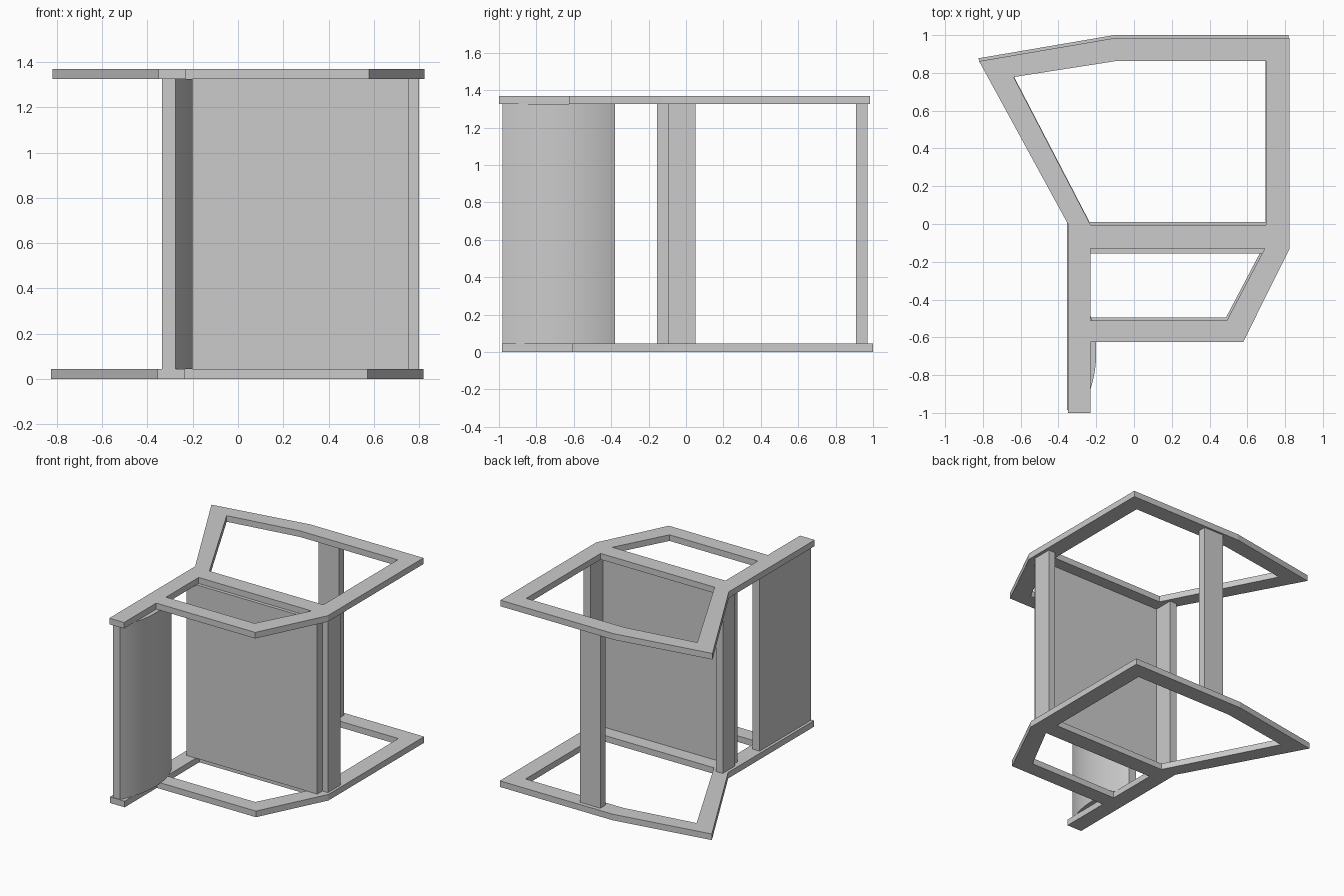
import bpy
import bmesh
import math

if "Cube" in bpy.data.objects:
    bpy.data.objects.remove(bpy.data.objects["Cube"], do_unlink=True)

THICK = 0.045               # side frame thickness
HEIGHT = 1.37               # overall height
LOW, HIGH = THICK, HEIGHT - THICK

grey = bpy.data.materials.new("plain grey")
grey.use_nodes = True
grey.diffuse_color = (0.6, 0.6, 0.6, 1)
grey.node_tree.nodes["Principled BSDF"].inputs["Base Color"].default_value = (0.6, 0.6, 0.6, 1)


def add_object(name, mesh):
    obj = bpy.data.objects.new(name, mesh)
    bpy.context.collection.objects.link(obj)
    mesh.materials.clear()
    mesh.materials.append(grey)
    return obj


def prism(name, points, z0=LOW, z1=HIGH):
    """Extrude a counter-clockwise outline from z0 to z1."""
    bm = bmesh.new()
    face = bm.faces.new([bm.verts.new((x, y, z0)) for x, y in points])
    top = bmesh.ops.extrude_face_region(bm, geom=[face])["geom"]
    verts = [v for v in top if isinstance(v, bmesh.types.BMVert)]
    bmesh.ops.translate(bm, verts=verts, vec=(0, 0, z1 - z0))
    bmesh.ops.recalc_face_normals(bm, faces=bm.faces)
    mesh = bpy.data.meshes.new(name)
    bm.to_mesh(mesh)
    bm.free()
    return add_object(name, mesh)


def board(name, x0, x1, y0, y1):
    return prism(name, [(x0, y0), (x1, y0), (x1, y1), (x0, y1)])


def frame(name, loops, dx, dy, z):
    """Flat plate with openings, made from a filled curve."""
    curve = bpy.data.curves.new(name, "CURVE")
    curve.dimensions = "2D"
    curve.fill_mode = "BOTH"
    curve.extrude = THICK / 2
    for loop in loops:
        spline = curve.splines.new("POLY")
        spline.points.add(len(loop) - 1)
        spline.use_cyclic_u = True
        for point, (x, y) in zip(spline.points, loop):
            point.co = (x, y, 0, 1)
    temp = bpy.data.objects.new(name + "_curve", curve)
    bpy.context.collection.objects.link(temp)
    bpy.context.view_layer.update()
    evaluated = temp.evaluated_get(bpy.context.evaluated_depsgraph_get())
    mesh = bpy.data.meshes.new_from_object(evaluated)
    bpy.data.objects.remove(temp, do_unlink=True)
    bm = bmesh.new()
    bm.from_mesh(mesh)
    bmesh.ops.remove_doubles(bm, verts=bm.verts, dist=0.0005)
    bmesh.ops.recalc_face_normals(bm, faces=bm.faces)
    for f in bm.faces:
        f.smooth = False
    bm.to_mesh(mesh)
    bm.free()
    obj = add_object(name, mesh)
    obj.location = (dx, dy, z)
    return obj


# Side frames: one outline with two openings, the lower copy slightly shifted
outline = [(-0.35, -1), (-0.23, -1), (-0.23, -0.625), (0.578, -0.625),
           (0.824, -0.13), (0.824, 0.985), (-0.1, 0.985), (-0.82, 0.862), (-0.35, 0)]
large_opening = [(-0.23, -0.005), (0.7, -0.005), (0.7, 0.862), (-0.1, 0.862), (-0.637, 0.778)]
small_opening = [(-0.23, -0.13), (0.692, -0.13), (0.492, -0.51), (-0.23, -0.51)]
loops = [outline, large_opening, small_opening]
frame("upper_side_frame", loops, 0, 0, HEIGHT - THICK / 2)
frame("lower_side_frame", loops, -0.005, 0.015, THICK / 2)

# Seat board with its two supporting rails, and the rear rail
board("seat_board", -0.31, 0.755, -0.155, -0.095)
board("inner_seat_rail", -0.335, -0.28, -0.095, 0.05)
board("outer_seat_rail", 0.745, 0.8, -0.095, 0.05)
board("rear_rail", 0.02, 0.185, 0.91, 0.97)

# Backrest: flat behind, bowed in front along a circular arc
half, bulge, mid = 0.3, 0.075, -0.68
radius = (half ** 2 + bulge ** 2) / (2 * bulge)
sweep = math.asin(half / radius)
steps = 24
profile = [(-0.335, mid - half)]
for i in range(steps + 1):
    a = sweep * (2 * i / steps - 1)
    profile.append((-0.2 - radius * (1 - math.cos(a)), mid + radius * math.sin(a)))
profile.append((-0.335, mid + half))
backrest = prism("backrest", profile)
bpy.ops.object.select_all(action="DESELECT")
backrest.select_set(True)
bpy.context.view_layer.objects.active = backrest
bpy.ops.object.shade_smooth_by_angle(angle=math.radians(30))
